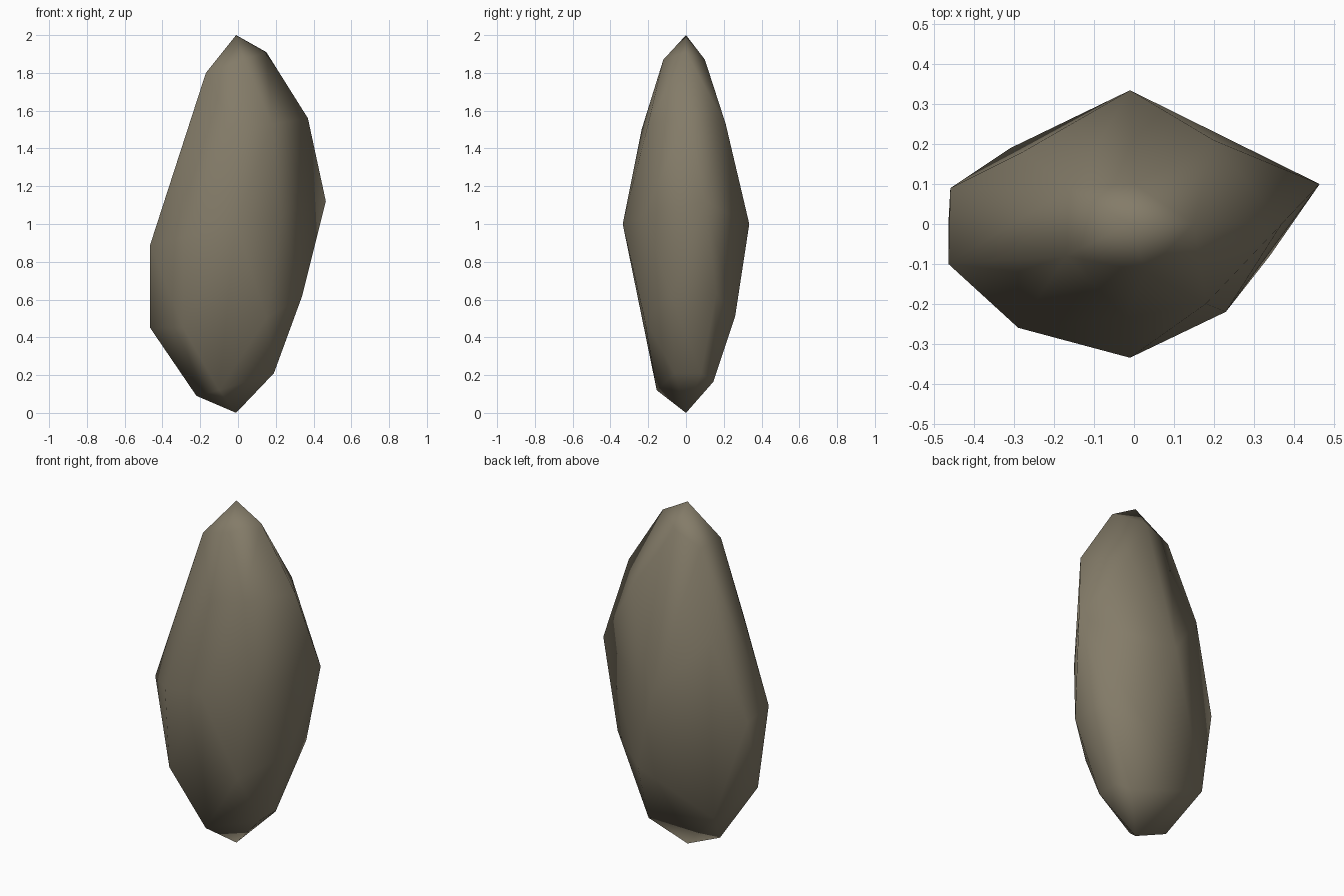
import bpy
import bmesh

default_cube = bpy.data.objects.get("Cube")
if default_cube:
    bpy.data.objects.remove(default_cube, do_unlink=True)


def flat_material(name, colour):
    """Make a plain matte material with one colour."""
    material = bpy.data.materials.new(name)
    material.use_nodes = True
    material.diffuse_color = colour
    shader = material.node_tree.nodes["Principled BSDF"]
    shader.inputs["Base Color"].default_value = colour
    shader.inputs["Roughness"].default_value = 0.9
    return material


# Corner points of the stone, ring by ring from the tip down, in hundredths
rings = {
    "tip": [(-1, 0, 200)],
    "crown": [(15, 0, 191), (0, 10, 187), (-16, 9, 180),
              (-17, -8, 180), (3, -12, 187)],
    "shoulder": [(37, 0, 156), (20, 21, 153), (-28, 18, 133),
                 (-29, -12, 136), (-2, -23.5, 150), (18, -20, 153)],
    "waist": [(46.5, 10, 112), (17, 24, 105), (-1, 33.5, 100), (-46, 9, 86),
              (-46.5, -10, 89), (-29, -26, 93), (-1, -33.5, 100), (23, -22, 105)],
    "hip": [(33, 16, 63), (13, 26, 51), (-31, 19, 30), (-46.5, 0, 45),
            (-29, -22, 45), (15, -22, 50), (34, -8, 62)],
    "base": [(19, 8, 21), (14, 14.5, 16.5), (-22, 0, 9),
             (-10, -15.5, 12), (19, -6, 21)],
    "foot": [(-1, 0, 0)],
}

# Stone body: a closed faceted skin stretched around the corner points
bm = bmesh.new()
for ring in rings.values():
    for point in ring:
        bm.verts.new([value / 100 for value in point])
hull = bmesh.ops.convex_hull(bm, input=bm.verts[:])
unused = set(hull["geom_interior"]) | set(hull["geom_unused"])
loose = [item for item in unused if isinstance(item, bmesh.types.BMVert)]
bmesh.ops.delete(bm, geom=loose, context="VERTS")
bmesh.ops.recalc_face_normals(bm, faces=bm.faces[:])

# Smooth shading over the low-poly outline
for face in bm.faces:
    face.smooth = True

mesh = bpy.data.meshes.new("stone")
bm.to_mesh(mesh)
bm.free()
mesh.materials.append(flat_material("grey_brown_stone", (0.23, 0.2, 0.14, 1)))
stone = bpy.data.objects.new("stone", mesh)
bpy.context.collection.objects.link(stone)
